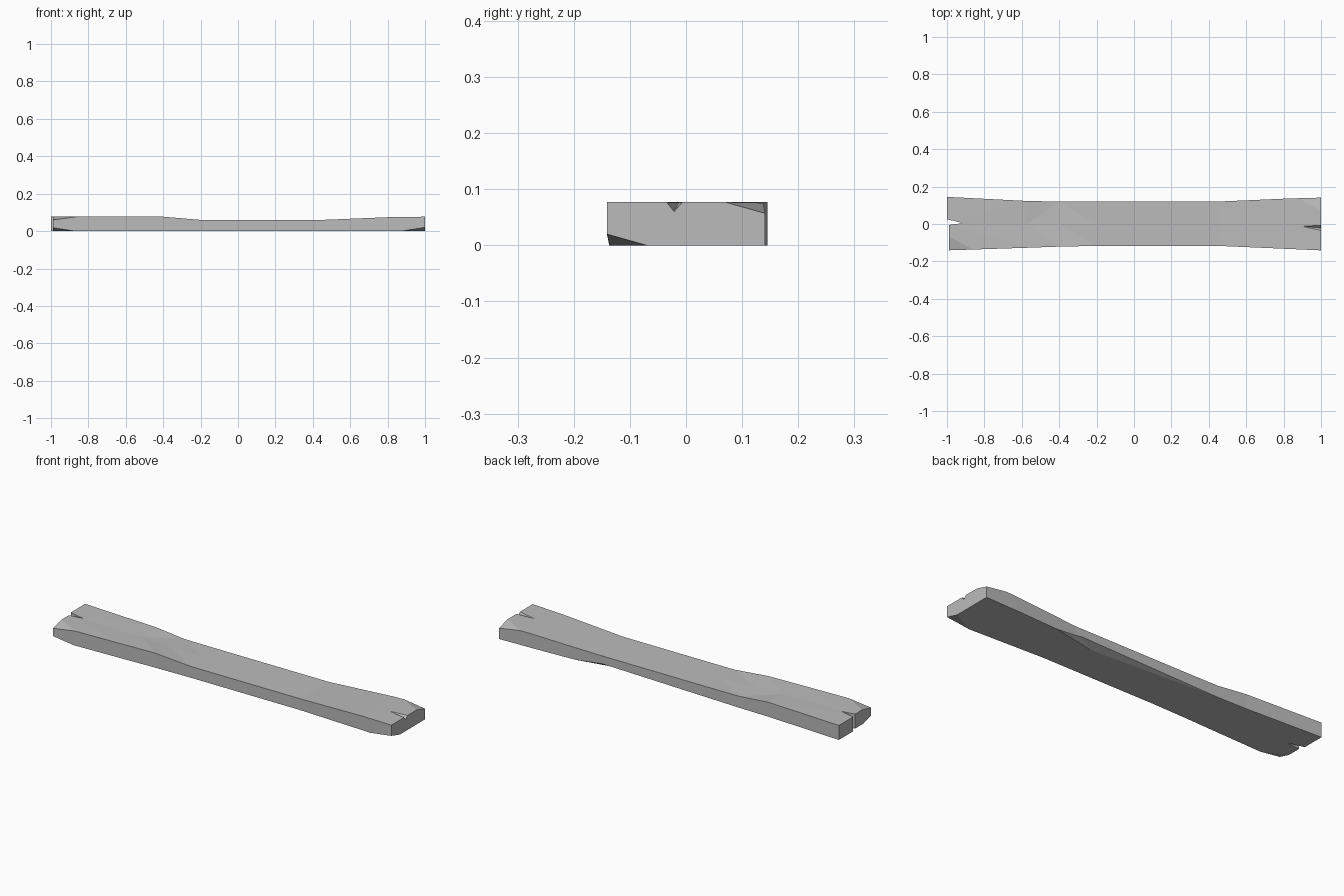
import bpy
import bmesh
from mathutils import Vector

cube = bpy.data.objects.get("Cube")
if cube:
    bpy.data.objects.remove(cube, do_unlink=True)

grey = bpy.data.materials.new("plank grey")
grey.use_nodes = True
colour = (0.5, 0.5, 0.5, 1)
grey.diffuse_color = colour
grey.node_tree.nodes["Principled BSDF"].inputs["Base Color"].default_value = colour


def make_object(name, bm):
    bmesh.ops.recalc_face_normals(bm, faces=bm.faces)
    mesh = bpy.data.meshes.new(name)
    bm.to_mesh(mesh)
    bm.free()
    mesh.materials.append(grey)
    obj = bpy.data.objects.new(name, mesh)
    bpy.context.collection.objects.link(obj)
    return obj


def hull(name, points):
    bm = bmesh.new()
    verts = [bm.verts.new(p) for p in points]
    bmesh.ops.convex_hull(bm, input=verts)
    obj = make_object(name, bm)
    obj.hide_render = True
    return obj


def corner_cutter(name, a, b, c):
    """Thick slab lying just outside the triangle a, b, c."""
    tri = [Vector(p) for p in (a, b, c)]
    mid = sum(tri, Vector()) / 3
    normal = (tri[1] - tri[0]).cross(tri[2] - tri[0]).normalized()
    if normal.dot(mid - Vector((0, 0, 0.04))) < 0:
        normal.negate()
    wide = [mid + (p - mid) * 1.8 for p in tri]
    return hull(name, wide + [p + normal * 0.08 for p in wide])


# Plank body: x, front y, back y, then top height at front, middle and back
stations = [
    (-1, -0.141, 0.145, 0.077, 0.077, 0.077),
    (-0.57, -0.127, 0.123, 0.077, 0.074, 0.077),
    (-0.4, -0.121, 0.12, 0.077, 0.067, 0.061),
    (-0.2, -0.117, 0.12, 0.06, 0.06, 0.06),
    (0.45, -0.117, 0.12, 0.06, 0.06, 0.06),
    (0.82, -0.133, 0.136, 0.075, 0.075, 0.075),
    (1, -0.141, 0.141, 0.077, 0.077, 0.077),
]
bm = bmesh.new()
rings = []
for x, front, back, z_front, z_mid, z_back in stations:
    ring = [(front, 0), (front, z_front), (0, z_mid), (back, z_back), (back, 0)]
    rings.append([bm.verts.new((x, y, z)) for y, z in ring])
for r, s in zip(rings, rings[1:]):
    for i in range(5):
        j = (i + 1) % 5
        bm.faces.new((r[i], r[j], s[j], s[i]))
bm.faces.new(rings[0])
bm.faces.new(rings[-1])
bmesh.ops.triangulate(bm, faces=[f for f in bm.faces if len(f.verts) == 4])
plank = make_object("plank", bm)

cutters = [
    # Chipped corners
    corner_cutter("right_back_top_chip", (0.87, 0.138, 0.077), (1, 0.07, 0.077), (1, 0.141, 0.057)),
    corner_cutter("right_front_bottom_chip", (0.87, -0.136, 0), (1, -0.07, 0), (1, -0.141, 0.02)),
    corner_cutter("left_front_top_chip", (-0.86, -0.137, 0.077), (-1, -0.06, 0.077), (-1, -0.141, 0.058)),
    corner_cutter("left_front_bottom_chip", (-0.87, -0.137, 0), (-1, -0.07, 0), (-1, -0.141, 0.02)),
    # Shallow shaving along the lower back edge
    hull("back_shaving", [(0.6, 0.13, -0.001), (-0.46, 0.121, -0.001), (0.32, 0.075, -0.001),
                          (0.41, 0.12, 0.018), (0.41, 0.16, 0.018), (0.3, 0.14, -0.05)]),
    # Split through the left end, with its front half slightly shorter
    hull("left_split", [(x, y, z) for z in (-0.05, 0.12)
                        for x, y in ((-1.01, 0.028), (-0.915, 0.005), (-1.01, -0.008))]),
    hull("left_trim", [(x, y, z) for z in (-0.06, 0.13)
                       for x in (-1.05, -0.99) for y in (-0.2, 0.002)]),
    # Crack in the top of the right end
    hull("right_crack", [(1.02, -0.049, 0.09), (1.02, 0.006, 0.09),
                         (0.88, -0.011, 0.079), (1.02, -0.023, 0.057)]),
]
for cutter in cutters:
    mod = plank.modifiers.new(cutter.name, "BOOLEAN")
    mod.operation = "DIFFERENCE"
    mod.solver = "EXACT"
    mod.object = cutter

# Bake the cuts and remove the helpers
bpy.context.view_layer.update()
graph = bpy.context.evaluated_depsgraph_get()
baked = bpy.data.meshes.new_from_object(plank.evaluated_get(graph))
plank.modifiers.clear()
plank.data = baked
baked.materials.clear()
baked.materials.append(grey)
for face in baked.polygons:
    face.material_index = 0
for cutter in cutters:
    bpy.data.objects.remove(cutter, do_unlink=True)
